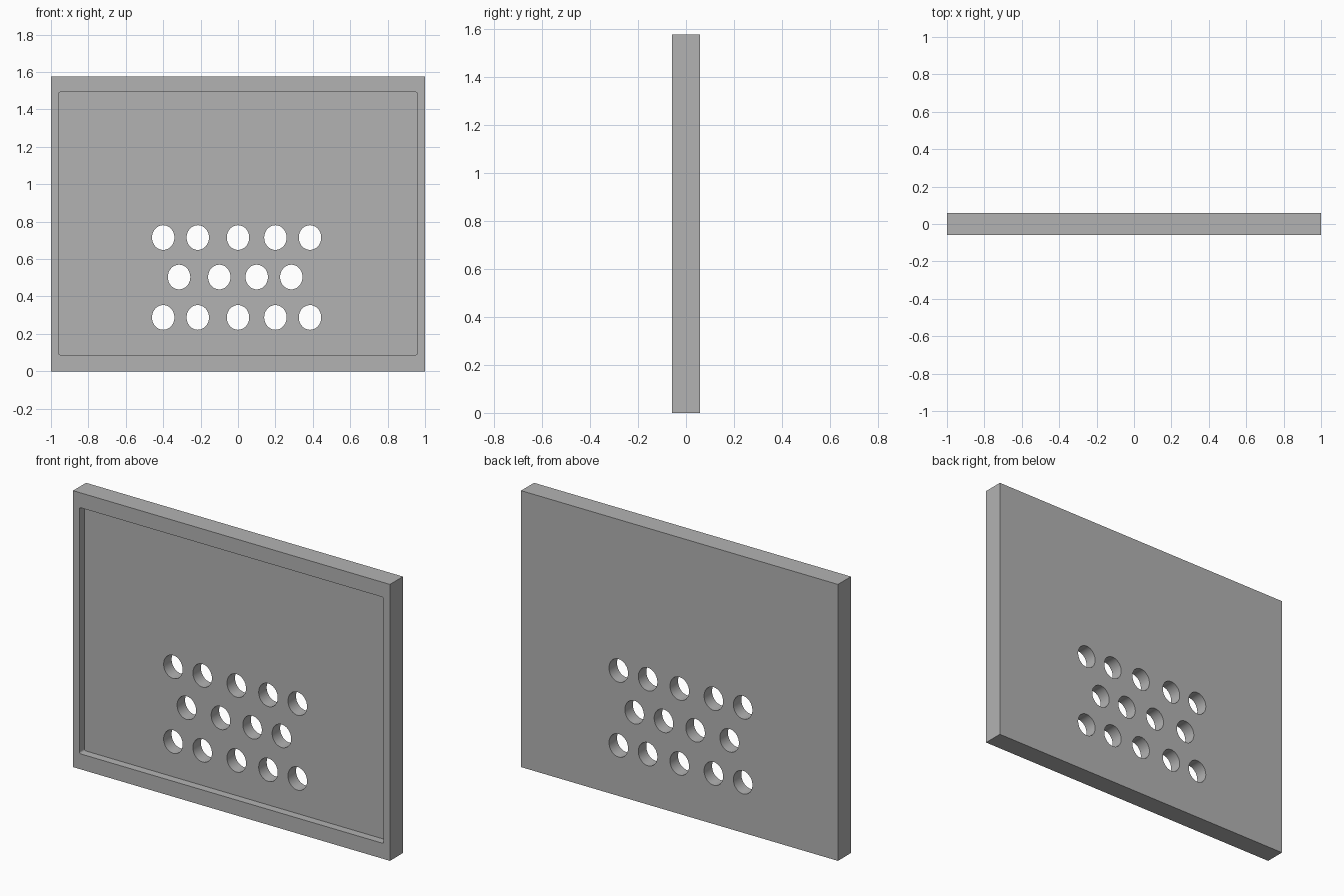
import bpy, bmesh
from math import cos, sin, pi, radians

W, H, T = 2.0, 1.577, 0.117      # panel width, height, thickness
RECESS = 0.045                   # depth of the front recess

cube = bpy.data.objects.get("Cube")
if cube:
    bpy.data.objects.remove(cube, do_unlink=True)

grey = bpy.data.materials.new("plain_grey")
grey.use_nodes = True
colour = (0.45, 0.45, 0.45, 1)
grey.diffuse_color = colour
grey.node_tree.nodes["Principled BSDF"].inputs["Base Color"].default_value = colour


def prism(name, outline, y0, y1):
    """Extrude an x-z outline from y0 to y1."""
    bm = bmesh.new()
    face = bm.faces.new([bm.verts.new((x, y0, z)) for x, z in outline])
    out = bmesh.ops.extrude_face_region(bm, geom=[face])
    moved = [g for g in out["geom"] if isinstance(g, bmesh.types.BMVert)]
    bmesh.ops.translate(bm, verts=moved, vec=(0, y1 - y0, 0))
    bmesh.ops.recalc_face_normals(bm, faces=bm.faces)
    mesh = bpy.data.meshes.new(name)
    bm.to_mesh(mesh)
    bm.free()
    mesh.materials.append(grey)
    obj = bpy.data.objects.new(name, mesh)
    bpy.context.collection.objects.link(obj)
    return obj


def ellipse(cx, cz, rx, rz, n=48):
    return [(cx + rx * cos(2 * pi * i / n), cz + rz * sin(2 * pi * i / n)) for i in range(n)]


def rounded_rect(x, z0, z1, r, n=4):
    corners = [(x - r, z1 - r), (r - x, z1 - r), (r - x, z0 + r), (x - r, z0 + r)]
    return [(cx + r * cos(pi / 2 * (q + i / n)), cz + r * sin(pi / 2 * (q + i / n)))
            for q, (cx, cz) in enumerate(corners) for i in range(n + 1)]


def cut(target, cutter):
    """Subtract the cutter and remove it."""
    cutter.hide_render = True
    mod = target.modifiers.new("cut", "BOOLEAN")
    mod.operation = "DIFFERENCE"
    mod.solver = "EXACT"
    mod.object = cutter
    bpy.context.view_layer.objects.active = target
    bpy.ops.object.modifier_apply(modifier=mod.name)
    bpy.data.objects.remove(cutter, do_unlink=True)


# Panel slab
panel = prism("panel", [(-W / 2, 0), (W / 2, 0), (W / 2, H), (-W / 2, H)], -T / 2, T / 2)

# Shallow front recess, leaving a raised rim
cut(panel, prism("recess_cutter", rounded_rect(0.96, 0.088, 1.492, 0.01), -T, -T / 2 + RECESS))

# Three staggered rows of oval through-holes
wide_row = (-0.4, -0.215, 0, 0.2, 0.385)
narrow_row = (-0.315, -0.1, 0.1, 0.285)
for z, row in ((0.288, wide_row), (0.504, narrow_row), (0.715, wide_row)):
    for x in row:
        cut(panel, prism("hole_cutter", ellipse(x, z, 0.06, 0.066), -T, T))

# Smooth hole walls with crisp edges
bpy.ops.object.select_all(action="DESELECT")
panel.select_set(True)
bpy.context.view_layer.objects.active = panel
bpy.ops.object.shade_smooth_by_angle(angle=radians(30))
